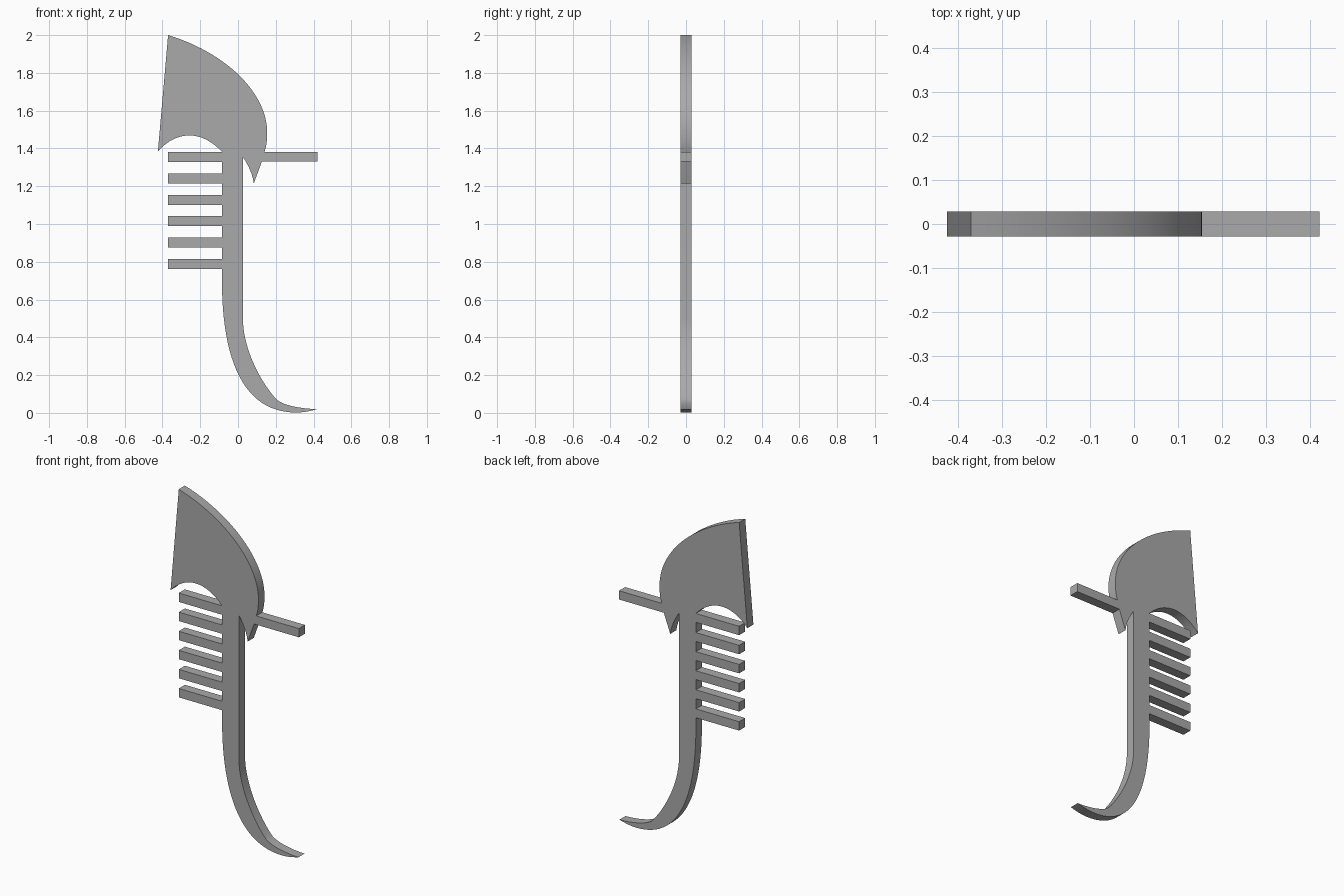
import bpy
import bmesh
from mathutils import Vector
from mathutils.geometry import interpolate_bezier

cube = bpy.data.objects.get("Cube")
if cube:
    bpy.data.objects.remove(cube, do_unlink=True)

HALF_DEPTH = 0.0285

metal = bpy.data.materials.new("plain grey metal")
metal.use_nodes = True
GREY = (0.4, 0.4, 0.4, 1.0)
metal.diffuse_color = GREY
metal.node_tree.nodes["Principled BSDF"].inputs["Base Color"].default_value = GREY


def curve(a, b, c, d, steps=16):
    """Points on a cubic curve, without the last one."""
    pts = interpolate_bezier(*(Vector((p[0], p[1], 0)) for p in (a, b, c, d)), steps + 1)
    return [(p.x, p.y) for p in pts[:-1]]


def plate(name, outline):
    """Extrude an outline in x and z to the common thickness."""
    bm = bmesh.new()
    face = bm.faces.new([bm.verts.new((x, -HALF_DEPTH, z)) for x, z in outline])
    new = bmesh.ops.extrude_face_region(bm, geom=[face], use_keep_orig=True)["geom"]
    moved = [g for g in new if isinstance(g, bmesh.types.BMVert)]
    bmesh.ops.translate(bm, verts=moved, vec=(0, 2 * HALF_DEPTH, 0))
    bmesh.ops.recalc_face_normals(bm, faces=bm.faces)
    mesh = bpy.data.meshes.new(name)
    bm.to_mesh(mesh)
    bm.free()
    mesh.materials.append(metal)
    obj = bpy.data.objects.new(name, mesh)
    bpy.context.collection.objects.link(obj)
    bpy.ops.object.select_all(action="DESELECT")
    obj.select_set(True)
    bpy.context.view_layer.objects.active = obj
    bpy.ops.object.shade_smooth_by_angle(angle=0.4)
    return obj


# Shared edges where the parts meet
LEFT, RIGHT, NECK = -0.085, 0.026, 1.382
bar_low, bar_high = (0.126, 1.33), (0.14, NECK)

# Blade head: bowed back, straight front, arched underside and small spike
head = curve((-0.37, 2.0), (-0.07, 1.91), (0.17, 1.69), (0.154, 1.46), 24)
head += curve((0.154, 1.46), (0.153, 1.43), (0.148, 1.405), bar_high, 4)
head += [bar_high, bar_low]
head += curve((0.084, 1.215), (0.075, 1.27), (0.055, 1.31), (RIGHT, 1.355), 6)
head += [(RIGHT, 1.355), (RIGHT, NECK)]
head += curve((LEFT, NECK), (-0.19, 1.495), (-0.32, 1.5), (-0.424, 1.385))
head += [(-0.424, 1.385)]
plate("blade_head", head)

# Stem sweeping into a pointed foot
stem = [(RIGHT, NECK), (LEFT, NECK)]
stem += curve((LEFT, 0.7), (LEFT, 0.28), (0.03, 0.0), (0.31, 0.002), 24)
stem += curve((0.31, 0.002), (0.345, 0.002), (0.385, 0.01), (0.418, 0.02), 5)
stem += curve((0.418, 0.02), (0.33, 0.022), (0.24, 0.04), (0.205, 0.07), 8)
stem += curve((0.205, 0.07), (0.13, 0.15), (RIGHT, 0.33), (RIGHT, 0.5))
stem += [(RIGHT, 0.5)]
plate("curved_stem", stem)

# Six comb teeth on one side
TEETH, PITCH, HEIGHT = 6, 0.1136, 0.053
for i in range(TEETH):
    top = NECK - i * PITCH
    plate(f"comb_tooth_{i + 1}", [(-0.37, top - HEIGHT), (LEFT, top - HEIGHT),
                                  (LEFT, top), (-0.37, top)])

# Single bar on the opposite side
plate("rear_bar", [bar_low, (0.421, 1.33), (0.421, NECK), bar_high])
